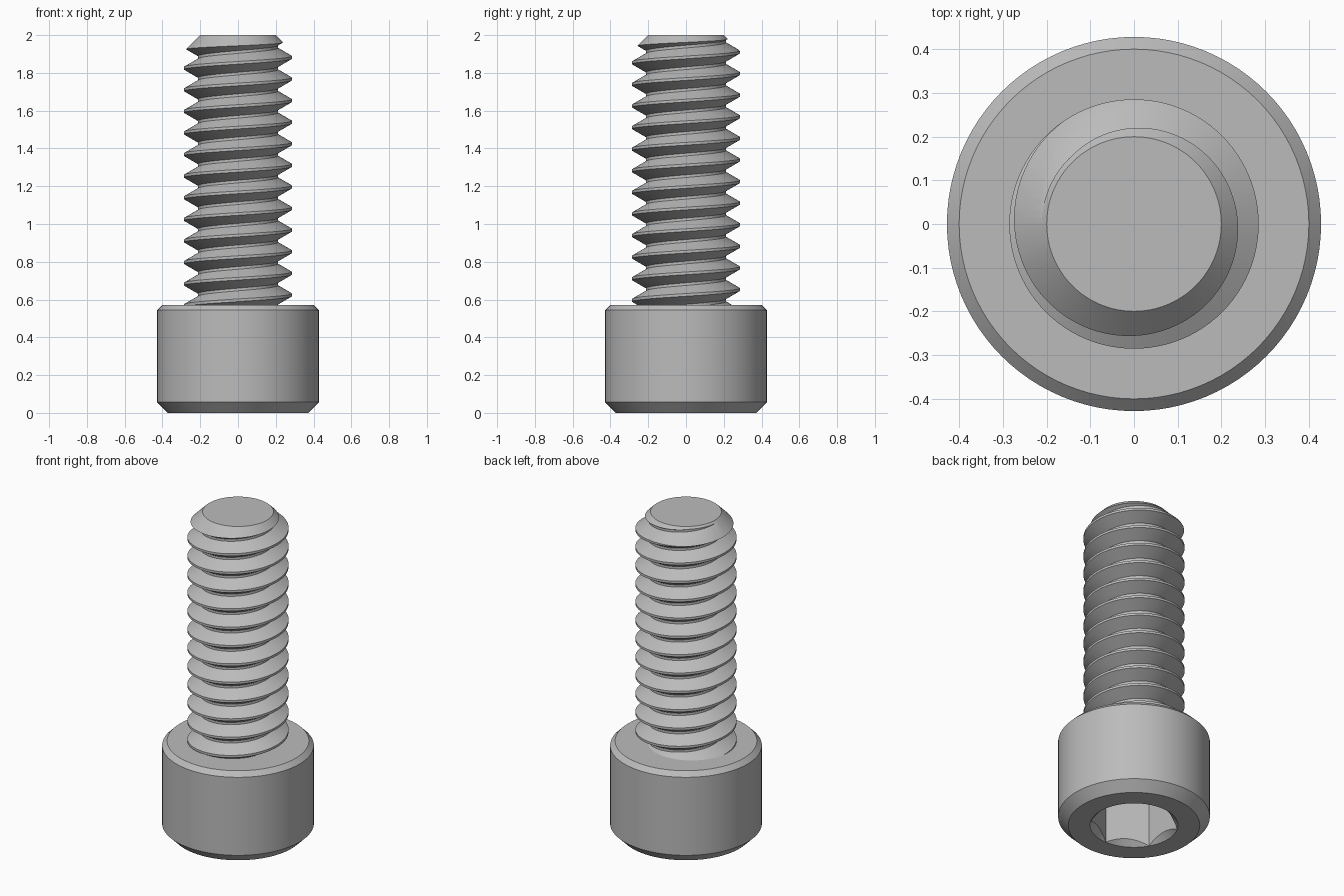
import bpy, bmesh
from math import sin, cos, pi, radians, tan

cube = bpy.data.objects.get("Cube")
if cube:
    bpy.data.objects.remove(cube, do_unlink=True)

# Main sizes
HEAD_R, HEAD_H, TOP = 0.4286, 0.5714, 2.0
THREAD_R, PITCH = 0.2857, 0.1143
HEX_R, HEX_DEPTH = 0.2475, 0.274
STEPS = 96

steel = bpy.data.materials.new("grey_steel")
steel.use_nodes = True
grey = (0.5, 0.5, 0.5, 1)
steel.diffuse_color = grey
steel.node_tree.nodes["Principled BSDF"].inputs["Base Color"].default_value = grey


def add_object(name, bm):
    bmesh.ops.recalc_face_normals(bm, faces=bm.faces)
    mesh = bpy.data.meshes.new(name)
    bm.to_mesh(mesh)
    bm.free()
    mesh.materials.append(steel)
    ob = bpy.data.objects.new(name, mesh)
    bpy.context.collection.objects.link(ob)
    return ob


def lathe(name, profile, sides=STEPS, turn=0.0):
    """Closed solid of revolution; the profile is the (radius, z) outline off the axis."""
    bm = bmesh.new()
    rings = []
    for r, z in profile:
        angles = [turn + 2 * pi * i / sides for i in range(sides)]
        rings.append([bm.verts.new((r * cos(a), r * sin(a), z)) for a in angles])
    for low, high in zip(rings, rings[1:]):
        for i in range(sides):
            k = (i + 1) % sides
            bm.faces.new((low[i], low[k], high[k], high[i]))
    bm.faces.new(rings[0])
    bm.faces.new(rings[-1])
    return add_object(name, bm)


def cut(ob, tool, operation):
    tool.hide_render = True
    mod = ob.modifiers.new("cut", "BOOLEAN")
    mod.operation, mod.object, mod.solver = operation, tool, "EXACT"
    select(ob)
    bpy.ops.object.modifier_apply(modifier=mod.name)
    bpy.data.objects.remove(tool, do_unlink=True)


def select(ob):
    bpy.ops.object.select_all(action="DESELECT")
    ob.select_set(True)
    bpy.context.view_layer.objects.active = ob


def helical_rod(name, first_crest, turns):
    """Right-hand 60 degree thread with narrow flat crests and roots."""
    flat = PITCH / 8
    flank = 3 * PITCH / 8
    root = THREAD_R - flank / tan(radians(30))
    tooth = [(THREAD_R, -flat / 2), (THREAD_R, flat / 2),
             (root, flat / 2 + flank), (root, 3 * flat / 2 + flank)]
    rows = [(r, first_crest + z + t * PITCH) for t in range(turns) for r, z in tooth]
    bm = bmesh.new()
    cols = []
    for i in range(STEPS):
        a = 2 * pi * i / STEPS
        cols.append([bm.verts.new((r * cos(a), r * sin(a), z + PITCH * i / STEPS))
                     for r, z in rows])
    # The last column joins the first one, a full turn further up
    cols.append(cols[0][len(tooth):])
    for a, b in zip(cols, cols[1:]):
        for j in range(min(len(a), len(b)) - 1):
            bm.faces.new((a[j], b[j], b[j + 1], a[j + 1]))
    # Close both ragged ends with fans, trimmed off later
    bottom = bm.verts.new((0, 0, first_crest - PITCH))
    top = bm.verts.new((0, 0, first_crest + (turns + 1) * PITCH))
    mid = first_crest + turns * PITCH / 2
    for e in [e for e in bm.edges if e.is_boundary]:
        hub = bottom if e.verts[0].co.z < mid else top
        bm.faces.new((e.verts[0], e.verts[1], hub))
    return add_object(name, bm)


# Cylindrical head with a chamfer at each end
head = lathe("cap_head", [(HEAD_R - 0.057, 0), (HEAD_R, 0.057),
                          (HEAD_R, HEAD_H - 0.028), (HEAD_R - 0.028, HEAD_H)])

# Hexagonal socket with a conical lead-in
cut(head, lathe("socket_cutter", [(HEX_R, -0.1), (HEX_R, HEX_DEPTH)], 6, pi / 6), "DIFFERENCE")
lead = HEX_R + 0.001
cut(head, lathe("lead_in_cutter", [(lead + 0.05, -0.05), (lead - 0.15, 0.15)]), "DIFFERENCE")

# Threaded shank, trimmed to length with a chamfered tip
shank = helical_rod("threaded_shank", 1.882 - 14 * PITCH, 18)
cut(shank, lathe("shank_envelope", [(0.35, 0.5), (0.35, TOP - 0.15), (0.2, TOP)]), "INTERSECT")

for ob in (head, shank):
    select(ob)
    bpy.ops.object.shade_smooth_by_angle(angle=radians(25))
